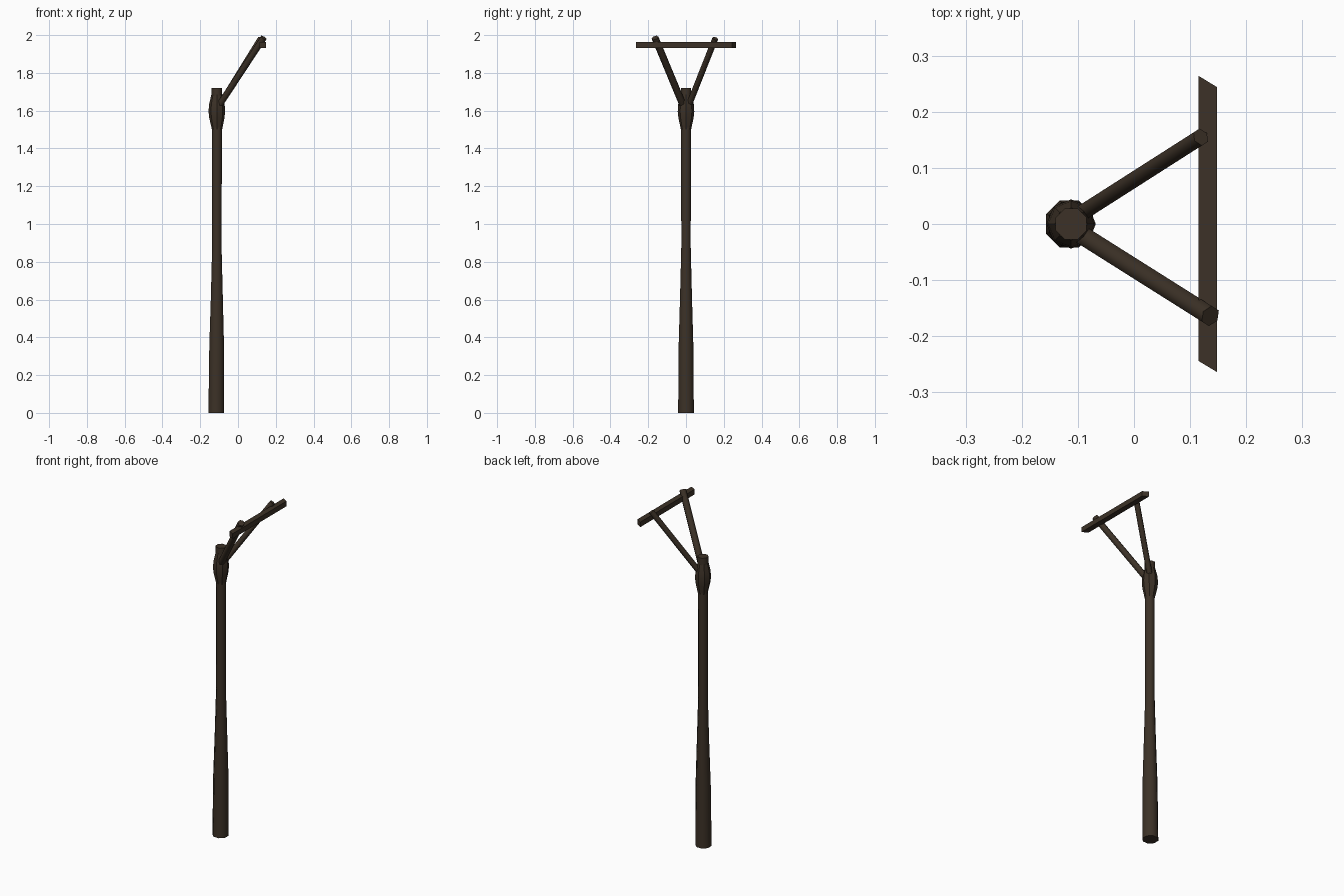
import bpy, bmesh, math
from mathutils import Vector

if "Cube" in bpy.data.objects:
    bpy.data.objects.remove(bpy.data.objects["Cube"])

wood = bpy.data.materials.new("dark_brown_wood")
wood.diffuse_color = (0.045, 0.031, 0.020, 1)
wood.use_nodes = True
wood.node_tree.nodes["Principled BSDF"].inputs["Base Color"].default_value = wood.diffuse_color


def finish(name, bm, angle=50):
    bmesh.ops.recalc_face_normals(bm, faces=bm.faces)
    me = bpy.data.meshes.new(name)
    bm.to_mesh(me)
    bm.free()
    me.materials.append(wood)
    ob = bpy.data.objects.new(name, me)
    bpy.context.collection.objects.link(ob)
    bpy.ops.object.select_all(action='DESELECT')
    bpy.context.view_layer.objects.active = ob
    ob.select_set(True)
    if angle:
        bpy.ops.object.shade_smooth_by_angle(angle=math.radians(angle))
    return ob


def lathe(name, rings, sides, turn=0.0, angle=50):
    """Skin a stack of (z, centre x, radius) rings and cap both ends."""
    bm = bmesh.new()
    loops = []
    for z, cx, r in rings:
        loops.append([bm.verts.new((cx + r * math.cos(turn + math.tau * i / sides),
                                    r * math.sin(turn + math.tau * i / sides), z))
                      for i in range(sides)])
    for a, b in zip(loops, loops[1:]):
        for i in range(sides):
            j = (i + 1) % sides
            bm.faces.new((a[i], a[j], b[j], b[i]))
    bm.faces.new(loops[0])
    bm.faces.new(loops[-1])
    return finish(name, bm, angle)


def stick(name, start, end, radius, sides=6):
    """Straight round stick between two points."""
    a, b = Vector(start), Vector(end)
    bm = bmesh.new()
    bmesh.ops.create_cone(bm, cap_ends=True, segments=sides, radius1=radius,
                          radius2=radius, depth=(b - a).length)
    rot = (b - a).to_track_quat('Z', 'Y')
    for v in bm.verts:
        v.co = rot @ v.co + (a + b) / 2
    return finish(name, bm, 65)


# Tapered post
lathe("post", [(0, -0.115, 0.045), (0.36, -0.113, 0.042), (0.62, -0.112, 0.034),
               (0.88, -0.112, 0.027), (1.5, -0.111, 0.028), (1.72, -0.112, 0.030)],
      8, math.pi / 8)

# Bulging binding where the fork meets the post
lathe("binding", [(1.50, -0.111, 0.027), (1.56, -0.112, 0.040), (1.595, -0.112, 0.044),
                  (1.635, -0.112, 0.041), (1.685, -0.112, 0.029)], 8, 0, 20)

# Forked arms
stick("fork_arm_near", (-0.105, -0.012, 1.62), (0.136, -0.164, 1.986), 0.019)
stick("fork_arm_far", (-0.105, 0.012, 1.62), (0.119, 0.155, 1.982), 0.016)

# Crossbar with slanted ends
bm = bmesh.new()
bmesh.ops.create_cube(bm, size=1)
for v in bm.verts:
    sx, sy, sz = (1 if c > 0 else -1 for c in v.co)
    v.co = (0.1315 + sx * 0.0165, sy * 0.254 - sx * 0.010, 1.948 + sz * 0.015)
finish("crossbar", bm, 0)
